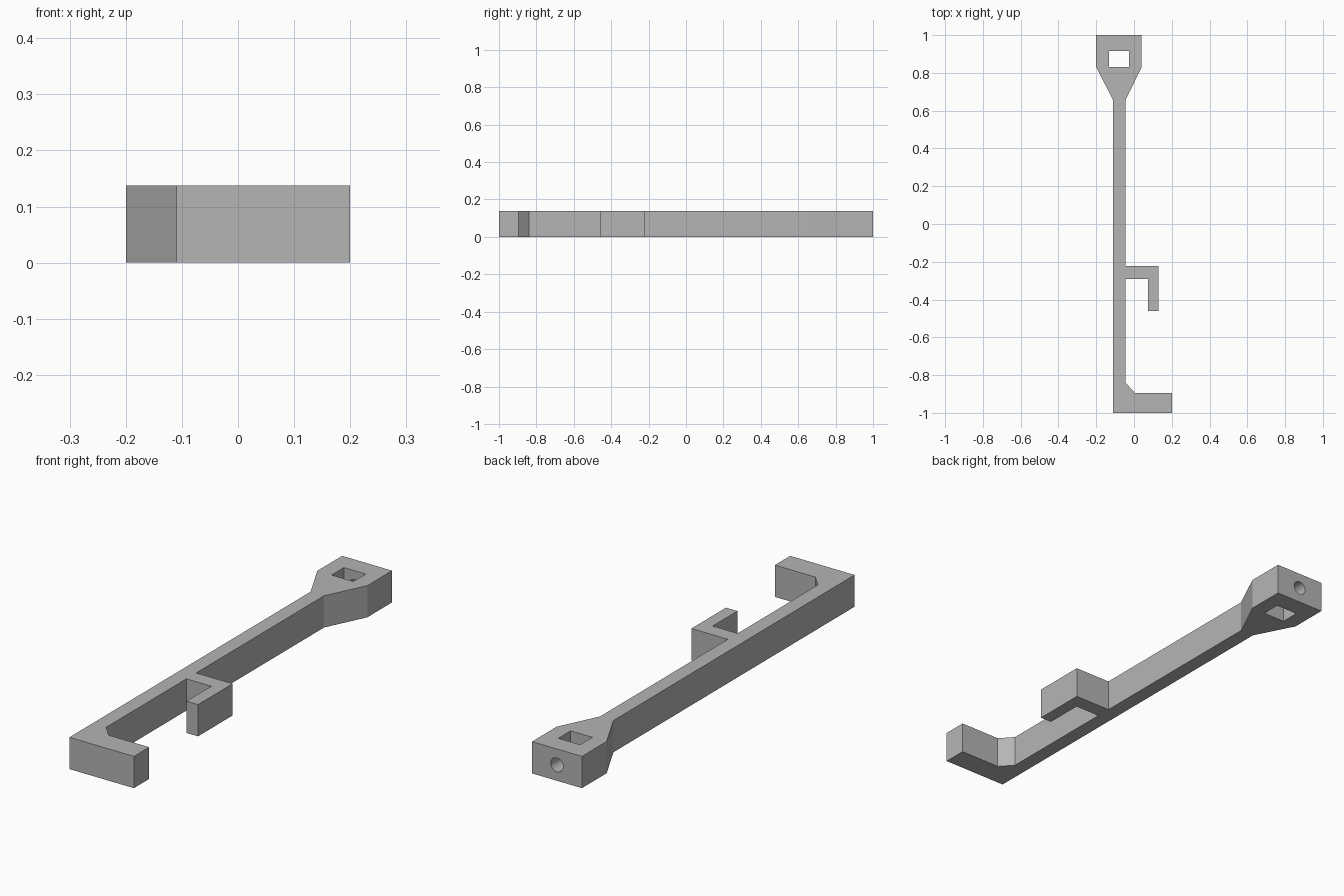
import bpy
import bmesh
from mathutils import Matrix

cube = bpy.data.objects.get("Cube")
if cube:
    bpy.data.objects.remove(cube, do_unlink=True)

HEIGHT = 0.138
HEAD_X = -0.08

grey = bpy.data.materials.new("plain grey")
grey.use_nodes = True
colour = (0.46, 0.46, 0.46, 1)
grey.diffuse_color = colour
grey.node_tree.nodes["Principled BSDF"].inputs["Base Color"].default_value = colour


def add_object(name, bm):
    bmesh.ops.recalc_face_normals(bm, faces=bm.faces)
    mesh = bpy.data.meshes.new(name)
    bm.to_mesh(mesh)
    bm.free()
    mesh.materials.append(grey)
    obj = bpy.data.objects.new(name, mesh)
    bpy.context.collection.objects.link(obj)
    return obj


def extrude_outline(name, points, z0, z1):
    bm = bmesh.new()
    face = bm.faces.new([bm.verts.new((x, y, z0)) for x, y in points])
    top = bmesh.ops.extrude_face_region(bm, geom=[face])["geom"]
    verts = [v for v in top if isinstance(v, bmesh.types.BMVert)]
    bmesh.ops.translate(bm, verts=verts, vec=(0, 0, z1 - z0))
    return add_object(name, bm)


def cut(target, cutter):
    mod = target.modifiers.new(cutter.name, "BOOLEAN")
    mod.operation = "DIFFERENCE"
    mod.solver = "EXACT"
    mod.object = cutter
    cutter.hide_render = True
    cutter.hide_set(True)
    cutter.display_type = "WIRE"


# Bar with foot, side hook and flared head in one outline
outline = [
    (-0.11, -1), (0.2, -1), (0.2, -0.895), (0.005, -0.895),    # foot
    (-0.045, -0.84), (-0.045, -0.29),                          # foot brace, bar
    (0.075, -0.29), (0.075, -0.46), (0.13, -0.46),             # hook
    (0.13, -0.223), (-0.045, -0.223),
    (-0.045, 0.655), (0.04, 0.83), (0.04, 1),                  # head
    (-0.2, 1), (-0.2, 0.83), (-0.11, 0.655),
]
body = extrude_outline("hooked_bar", outline, 0, HEIGHT)

# Square window through the head
window = [(-0.132, 0.83), (-0.027, 0.83), (-0.027, 0.915), (-0.132, 0.915)]
cut(body, extrude_outline("window_cutter", window, -0.1, HEIGHT + 0.1))

# Round hole from the back end into the window
bm = bmesh.new()
bmesh.ops.create_cone(bm, cap_ends=True, segments=32, radius1=0.03, radius2=0.03,
                      depth=0.2, matrix=Matrix.Rotation(1.5707963, 4, "X"))
bmesh.ops.translate(bm, verts=bm.verts, vec=(HEAD_X, 0.97, HEIGHT / 2))
cut(body, add_object("hole_cutter", bm))

# Apply the cuts, remove the helpers and keep edges sharp
bpy.ops.object.select_all(action="DESELECT")
bpy.context.view_layer.objects.active = body
body.select_set(True)
for mod in list(body.modifiers):
    cutter = mod.object
    bpy.ops.object.modifier_apply(modifier=mod.name)
    bpy.data.objects.remove(cutter, do_unlink=True)
bpy.ops.object.shade_smooth_by_angle(angle=0.4)
